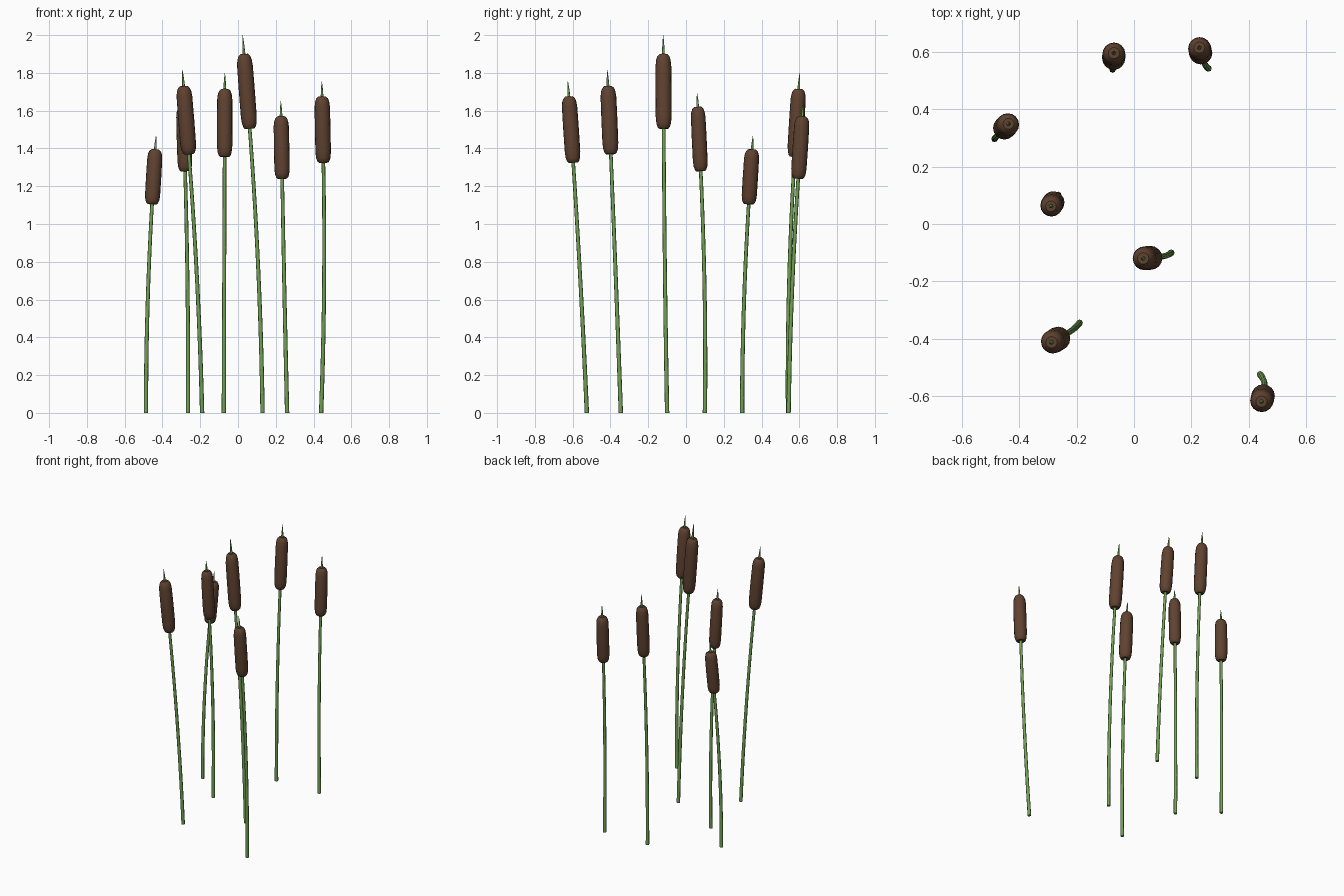
import bpy, bmesh, math
from mathutils import Vector

if "Cube" in bpy.data.objects:
    bpy.data.objects.remove(bpy.data.objects["Cube"])


def material(name, color):
    m = bpy.data.materials.new(name)
    m.diffuse_color = (*color, 1)
    m.use_nodes = True
    m.node_tree.nodes["Principled BSDF"].inputs["Base Color"].default_value = m.diffuse_color
    return m


GREEN = material("stem_green", (0.17, 0.36, 0.09))
BROWN = material("head_brown", (0.115, 0.055, 0.03))


def tube(name, centers, radii, sides, mat):
    """Closed round tube through the centres with a radius at each one."""
    bm = bmesh.new()
    rings = []
    n = len(centers)
    for i, (c, r) in enumerate(zip(centers, radii)):
        d = (centers[min(i + 1, n - 1)] - centers[max(i - 1, 0)]).normalized()
        u = Vector((0, 1, 0)).cross(d).normalized()
        v = d.cross(u)
        rings.append([bm.verts.new(c + r * (math.cos(a) * u + math.sin(a) * v))
                      for a in (2 * math.pi * k / sides for k in range(sides))])
    for a, b in zip(rings, rings[1:]):
        for k in range(sides):
            j = (k + 1) % sides
            bm.faces.new((a[k], a[j], b[j], b[k]))
    bm.faces.new(rings[0][::-1])
    bm.faces.new(rings[-1])
    for f in bm.faces:
        f.smooth = len(f.verts) == 4
    me = bpy.data.meshes.new(name)
    bm.to_mesh(me)
    bm.free()
    me.materials.append(mat)
    bpy.context.collection.objects.link(bpy.data.objects.new(name, me))


# base x, y | head bottom x, y, z | head top x, y, z | spike tip z | head radius
PLANTS = [
    ((0.13, -0.10), (0.062, -0.118, 1.505), (0.032, -0.12, 1.90), 2.0, 0.042),
    ((-0.19, -0.345), (-0.26, -0.398, 1.37), (-0.288, -0.413, 1.73), 1.815, 0.042),
    ((0.44, -0.525), (0.452, -0.597, 1.325), (0.445, -0.62, 1.675), 1.755, 0.041),
    ((-0.487, 0.297), (-0.455, 0.332, 1.105), (-0.438, 0.35, 1.395), 1.465, 0.04),
    ((-0.265, 0.10), (-0.28, 0.078, 1.28), (-0.29, 0.062, 1.62), 1.69, 0.039),
    ((-0.075, 0.54), (-0.071, 0.575, 1.355), (-0.07, 0.597, 1.715), 1.80, 0.0405),
    ((0.26, 0.543), (0.234, 0.594, 1.24), (0.228, 0.616, 1.57), 1.65, 0.0405),
]
# head outline: fraction of the length, fraction of the radius
HEAD = [(0, 0.6), (0.02, 0.77), (0.07, 0.92), (0.16, 1), (0.5, 1.01),
        (0.84, 0.99), (0.92, 0.91), (0.97, 0.75), (1, 0.48)]

for i, (base, bottom, top, tip_z, rad) in enumerate(PLANTS, 1):
    p0, p2, p3 = Vector((*base, 0)), Vector(bottom), Vector(top)
    axis = (p3 - p2) / (p3.z - p2.z)
    p1 = p2 - axis * p2.z * 0.5

    # curved stem, running a little way into the head
    N = 14
    ts = [k / N for k in range(N + 1)]
    path = [(1 - t) ** 2 * p0 + 2 * t * (1 - t) * p1 + t * t * p2 for t in ts]
    path.append(p2 + axis * 0.03)
    tube(f"stem_{i}", path, [0.0115 - 0.002 * t for t in ts] + [0.0095], 8, GREEN)

    # brown seed head
    tube(f"seed_head_{i}", [p2.lerp(p3, f) for f, _ in HEAD],
         [rad * r for _, r in HEAD], 16, BROWN)

    # thin spike on top
    h = tip_z - p3.z
    tube(f"spike_{i}", [p3 + axis * z for z in (-0.02, h * 0.5, h)],
         [0.0085, 0.005, 0.001], 8, GREEN)
